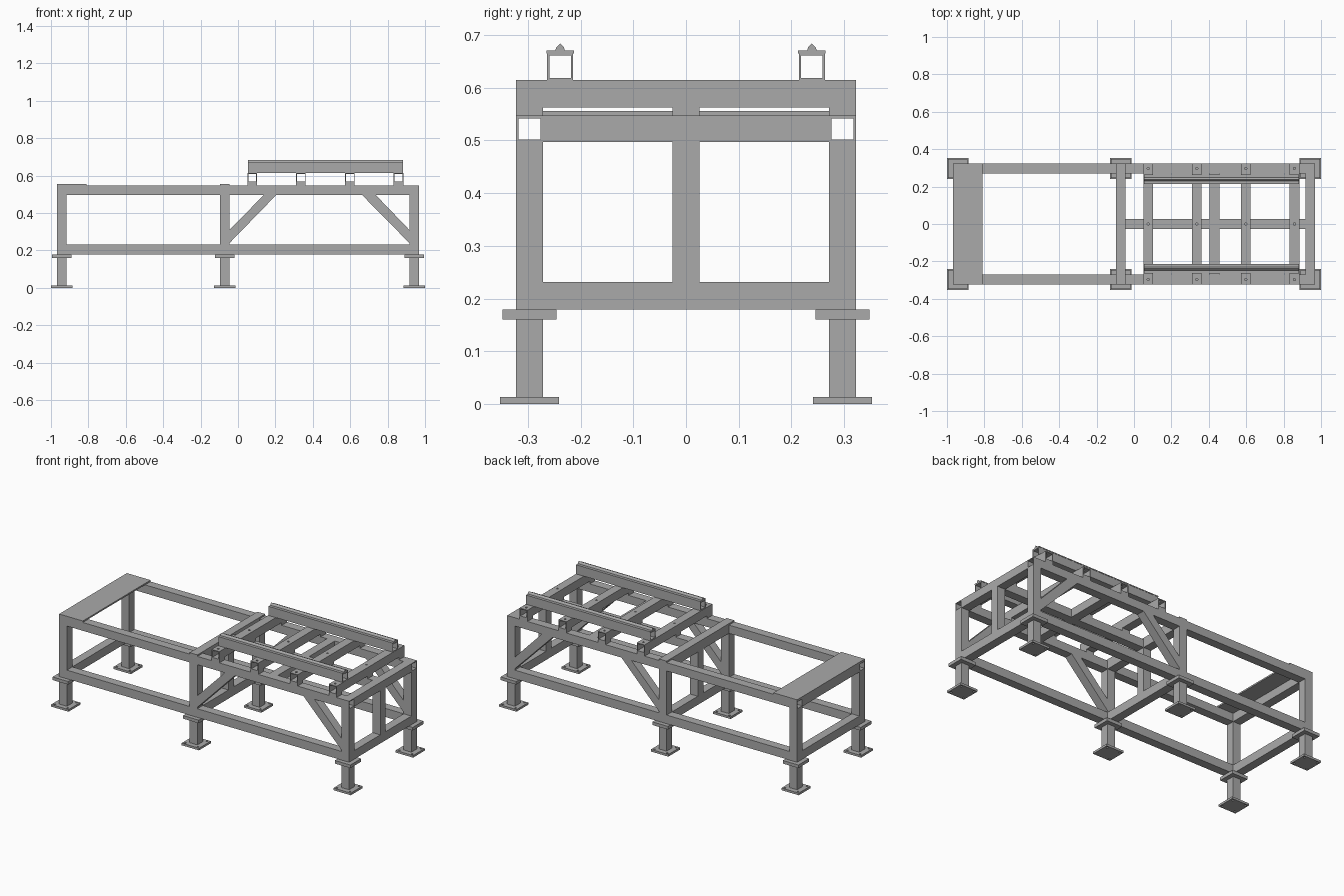
import bpy, bmesh
from mathutils import Matrix

cube = bpy.data.objects.get("Cube")
if cube:
    bpy.data.objects.remove(cube, do_unlink=True)

steel = bpy.data.materials.new("grey steel")
steel.use_nodes = True
grey = (0.4, 0.4, 0.4, 1)
steel.diffuse_color = grey
steel.node_tree.nodes["Principled BSDF"].inputs["Base Color"].default_value = grey


def finish(name, bm):
    bmesh.ops.recalc_face_normals(bm, faces=bm.faces)
    mesh = bpy.data.meshes.new(name)
    bm.to_mesh(mesh)
    bm.free()
    mesh.materials.append(steel)
    obj = bpy.data.objects.new(name, mesh)
    bpy.context.collection.objects.link(obj)
    return obj


def box(name, x, y, z, open_axis=None, wall=0.005):
    """Box from (min, max) ranges; open_axis makes it a hollow tube."""
    bm = bmesh.new()
    bmesh.ops.create_cube(bm, size=1)
    for v in bm.verts:
        v.co = [(r[0] + r[1]) / 2 + c * (r[1] - r[0]) for c, r in zip(v.co, (x, y, z))]
    if open_axis is not None:
        bm.normal_update()
        ends = [f for f in bm.faces if abs(f.normal[open_axis]) > 0.9]
        bmesh.ops.delete(bm, geom=ends, context='FACES')
    obj = finish(name, bm)
    if open_axis is not None:
        mod = obj.modifiers.new("wall", 'SOLIDIFY')
        mod.thickness = wall
        mod.offset = -1
        mod.use_even_offset = True
    return obj


def prism(name, points, axis, start, end):
    """Extrude a closed profile along x or y."""
    bm = bmesh.new()
    place = (lambda a, b: (start, a, b)) if axis == 0 else (lambda a, b: (a, start, b))
    face = bm.faces.new([bm.verts.new(place(a, b)) for a, b in points])
    new = bmesh.ops.extrude_face_region(bm, geom=[face])["geom"]
    for v in new:
        if isinstance(v, bmesh.types.BMVert):
            v.co[axis] = end
    return finish(name, bm)


def hole_cutter(name, spots, z, depth):
    bm = bmesh.new()
    for x, y in spots:
        bmesh.ops.create_cone(bm, cap_ends=True, segments=10, radius1=0.006, radius2=0.006,
                              depth=depth, matrix=Matrix.Translation((x, y, z)))
    obj = finish(name, bm)
    obj.hide_render = True
    obj.hide_set(True)
    return obj


def drill(obj, cutter):
    mod = obj.modifiers.new("holes", 'BOOLEAN')
    mod.operation = 'DIFFERENCE'
    mod.solver = 'EXACT'
    mod.object = cutter


def span(c, half):
    return (c - half, c + half)


H = 0.026                       # half width of the square section
END, SIDE = 0.942, 0.297        # end posts and side frame centres
MID = -0.071
POSTS = (-END, MID, END)
SADDLES = (0.076, 0.336, 0.598, 0.858)
LOW, TOP = (0.179, 0.231), (0.497, 0.547)
OUT, INNER = END + H, SIDE - H

# Feet, posts and base plates
foot_holes = hole_cutter("foot_hole_cutter",
                         [(px + dx, sy * SIDE + dy) for px in POSTS for sy in (-1, 1)
                          for dx in (-0.043, 0.043) for dy in (-0.043, 0.043)], 0.007, 0.05)
for px in POSTS:
    for sy in (-1, 1):
        y = sy * SIDE
        foot = box("foot_plate", span(px, 0.058), span(y, 0.056), (0, 0.013))
        drill(foot, foot_holes)
        box("leg", span(px, H), span(y, H), (0.013, 0.16))
        box("leg_top_plate", span(px, 0.052), span(y, 0.051), (0.16, LOW[0]))
        box("post", span(px, H), span(y, H), (LOW[1], TOP[0]))
    # Cross members joining both sides
    box("lower_cross_rail", span(px, H), (-INNER, INNER), LOW)
    box("upper_cross_rail", span(px, H), (-INNER, INNER), TOP)

# Long side rails and diagonal braces
left_brace = [(MID + H, 0.24), (0.205, TOP[0]), (0.138, TOP[0]), (MID + H, 0.31)]
right_brace = [(END - H, 0.24), (0.663, TOP[0]), (0.736, TOP[0]), (END - H, 0.31)]
for sy in (-1, 1):
    y = sy * SIDE
    box("lower_side_rail", (-OUT, OUT), span(y, H), LOW)
    box("upper_side_rail", (-OUT, OUT), span(y, H), TOP, open_axis=0)
    prism("left_brace", left_brace, 1, y - H, y + H)
    prism("right_brace", right_brace, 1, y - H, y + H)

# Centre spine with its posts and intermediate cross member
box("centre_beam", (MID + H, END - H), span(0, H), TOP)
for px in (MID, END):
    box("centre_post", span(px, H), span(0, H), (LOW[1], TOP[0]))
box("inner_cross_rail", span(0.43, H), (-INNER, INNER), TOP)

# Cover plates
SKIN = (TOP[1], 0.556)
box("end_deck_plate", (-OUT, -0.81), (-0.323, 0.323), SKIN)
box("middle_cover_plate", span(MID, H), (-0.323, 0.323), SKIN)

# Saddle tubes on spacers
saddle_holes = hole_cutter("saddle_hole_cutter",
                           [(sx, y) for sx in SADDLES for y in (-SIDE, 0, SIDE)], 0.615, 0.03)
for sx in SADDLES:
    for y in (-SIDE, 0, SIDE):
        box("spacer", span(sx, H), span(y, H), (TOP[1], 0.563))
    tube = box("saddle_tube", span(sx, H), (-0.323, 0.323), (0.563, 0.615), open_axis=1)
    drill(tube, saddle_holes)

# Slide rails: tube, cap strip and peaked guide
for sy in (-1, 1):
    y = sy * 0.239
    box("slide_tube", (0.054, 0.883), span(y, 0.0245), (0.615, 0.665), open_axis=0, wall=0.004)
    box("slide_cap", (0.054, 0.883), span(y, 0.026), (0.665, 0.671))
    peak = [(y - 0.009, 0.671), (y + 0.009, 0.671), (y + 0.007, 0.677),
            (y, 0.684), (y - 0.007, 0.677)]
    prism("guide_ridge", peak, 0, 0.054, 0.883)
